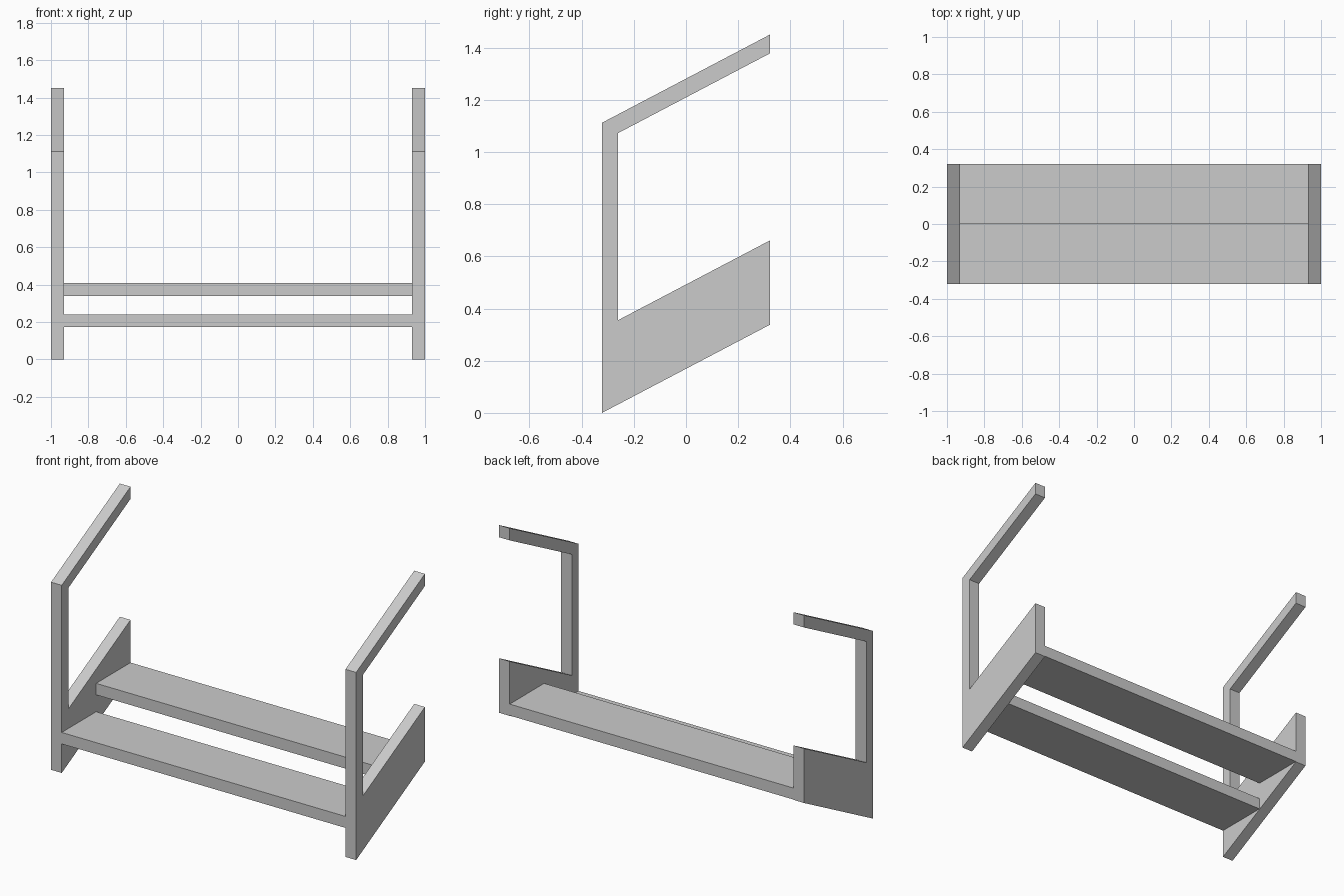
import bpy, bmesh

if "Cube" in bpy.data.objects:
    bpy.data.objects.remove(bpy.data.objects["Cube"])

Y0, Y1, POST_Y = -0.322, 0.322, -0.26   # front, back, rear face of post
SLOPE = 0.525                           # stair pitch
X_IN, X_OUT = 0.93, 1.0


def pitch(y, base):
    """Height of a pitched line that is at `base` on the front edge."""
    return base + (y - Y0) * SLOPE


def extrude_x(name, profile, x0, x1):
    """Extrude a closed (y, z) profile from x0 to x1."""
    bm = bmesh.new()
    face = bm.faces.new([bm.verts.new((x0, y, z)) for y, z in profile])
    ext = bmesh.ops.extrude_face_region(bm, geom=[face])
    verts = [v for v in ext["geom"] if isinstance(v, bmesh.types.BMVert)]
    bmesh.ops.translate(bm, verts=verts, vec=(x1 - x0, 0, 0))
    bmesh.ops.recalc_face_normals(bm, faces=bm.faces)
    mesh = bpy.data.meshes.new(name)
    bm.to_mesh(mesh)
    bm.free()
    obj = bpy.data.objects.new(name, mesh)
    bpy.context.collection.objects.link(obj)
    return obj


def pitched_bar(name, ya, yb, low, high):
    """Side part with vertical ends and pitched bottom and top, mirrored in x."""
    profile = [(ya, pitch(ya, low)), (yb, pitch(yb, low)),
               (yb, pitch(yb, high)), (ya, pitch(ya, high))]
    obj = extrude_x(name, profile, X_IN, X_OUT)
    obj.modifiers.new("Mirror", "MIRROR").use_axis[0] = True


# Side stringers, front posts and handrails
pitched_bar("stringers", Y0, Y1, 0.0, 0.323)
pitched_bar("posts", Y0, POST_Y, 0.323, 1.112)
pitched_bar("handrails", POST_Y, Y1, 1.04, 1.112)

# Treads between the stringers
for name, ya, yb, z in (("lower_tread", Y0, 0.0, 0.172),
                        ("upper_tread", 0.0, Y1, 0.34)):
    extrude_x(name, [(ya, z), (yb, z), (yb, z + 0.068), (ya, z + 0.068)], -X_IN, X_IN)
